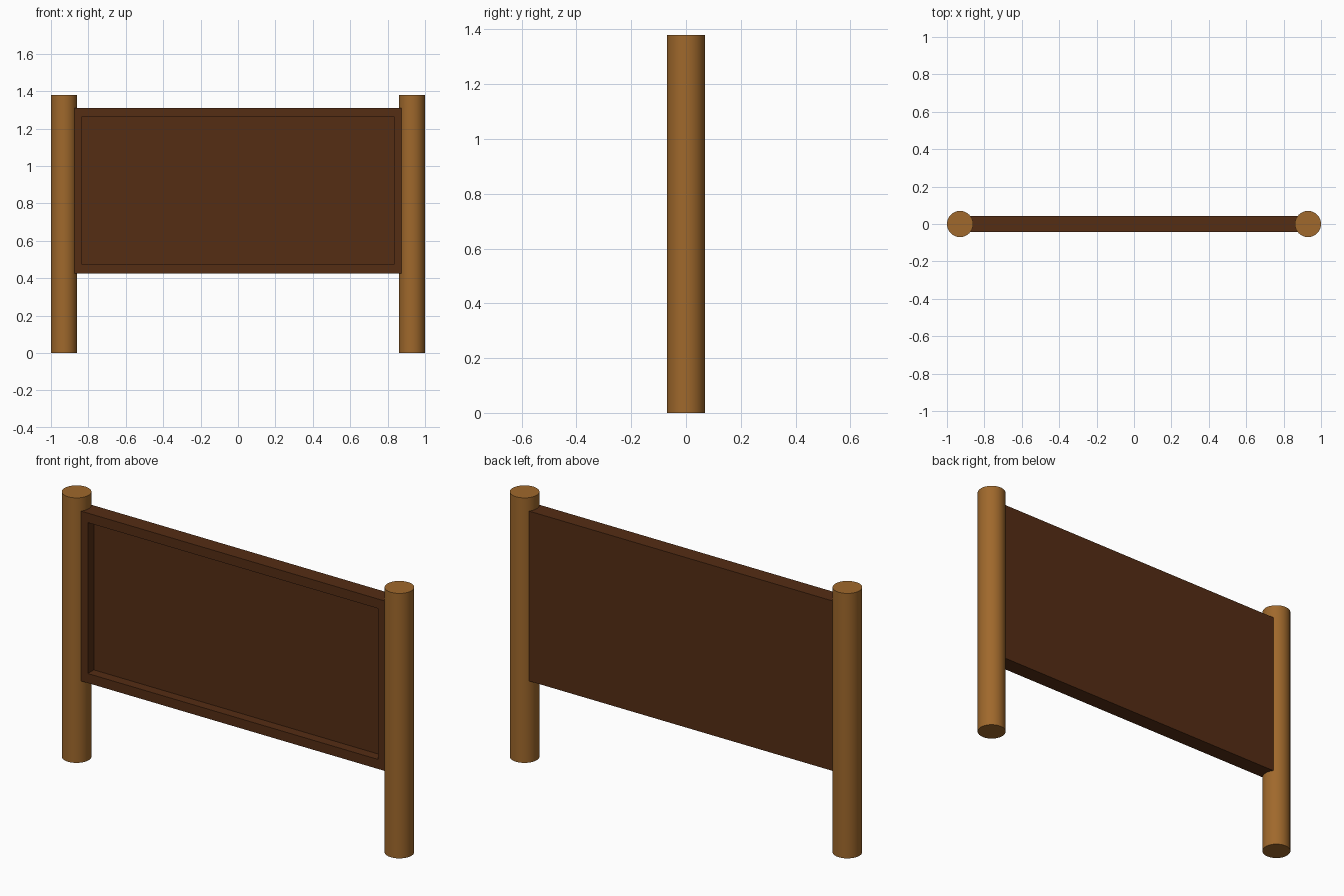
import bpy, bmesh
from mathutils import Vector

if "Cube" in bpy.data.objects:
    bpy.data.objects.remove(bpy.data.objects["Cube"])


def material(name, rgb):
    m = bpy.data.materials.new(name)
    m.diffuse_color = (*rgb, 1)
    m.use_nodes = True
    m.node_tree.nodes["Principled BSDF"].inputs["Base Color"].default_value = m.diffuse_color
    return m


post_wood = material("post_wood", (0.35, 0.14, 0.025))
panel_wood = material("panel_wood", (0.09, 0.026, 0.007))

# Two round posts
RADIUS, HEIGHT = 0.07, 1.38
for name, x in (("left_post", -0.93), ("right_post", 0.93)):
    bpy.ops.mesh.primitive_cylinder_add(vertices=32, radius=RADIUS, depth=HEIGHT,
                                        location=(x, 0, HEIGHT / 2))
    post = bpy.context.object
    post.name = name
    post.data.materials.append(post_wood)
    bpy.ops.object.shade_smooth_by_angle()

# Board between the posts
LOW, HIGH = 0.425, 1.31
bpy.ops.mesh.primitive_cube_add(size=1, location=(0, 0, (LOW + HIGH) / 2))
board = bpy.context.object
board.name = "sign_board"
board.data.materials.append(panel_wood)

# Front face inset into a frame and pushed back to form the recess
bm = bmesh.new()
bm.from_mesh(board.data)
bmesh.ops.scale(bm, vec=(1.77, 0.086, HIGH - LOW), verts=bm.verts)
bm.normal_update()
front = min(bm.faces, key=lambda f: f.normal.y)
bmesh.ops.inset_individual(bm, faces=[front], thickness=0.07)
recess = bmesh.ops.extrude_discrete_faces(bm, faces=[front])["faces"]
bmesh.ops.translate(bm, vec=Vector((0, 0.05, 0)), verts=recess[0].verts)
bm.to_mesh(board.data)
bm.free()
